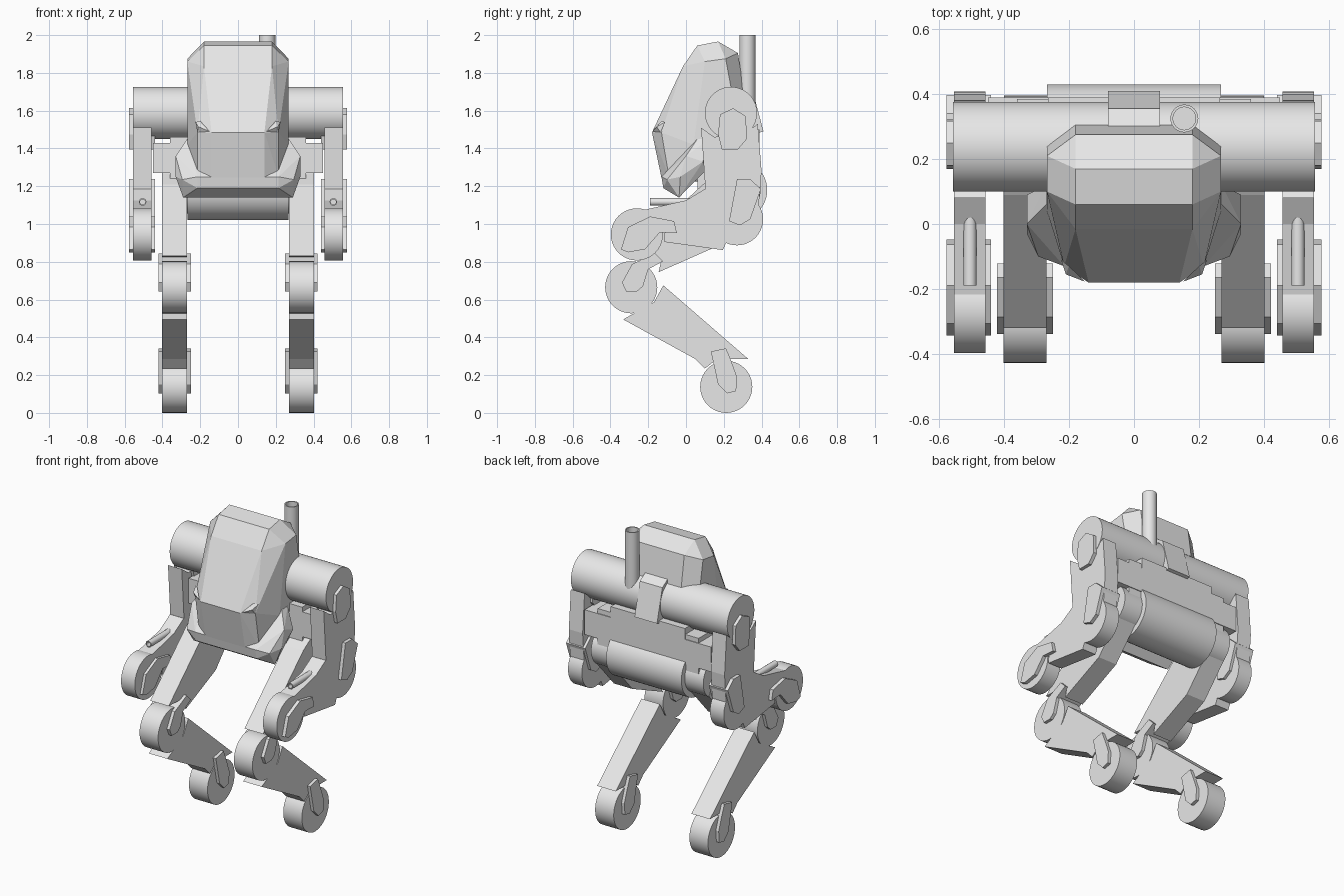
import bpy, bmesh, math
from mathutils import Vector

if "Cube" in bpy.data.objects:
    bpy.data.objects.remove(bpy.data.objects["Cube"])

grey = bpy.data.materials.new("light_grey")
grey.diffuse_color = (0.8, 0.8, 0.8, 1)
grey.use_nodes = True
grey.node_tree.nodes["Principled BSDF"].inputs["Base Color"].default_value = grey.diffuse_color


def finish(name, bm, smooth=False):
    bmesh.ops.recalc_face_normals(bm, faces=bm.faces[:])
    me = bpy.data.meshes.new(name)
    bm.to_mesh(me)
    bm.free()
    me.materials.append(grey)
    ob = bpy.data.objects.new(name, me)
    bpy.context.collection.objects.link(ob)
    if smooth:
        bpy.ops.object.select_all(action='DESELECT')
        ob.select_set(True)
        bpy.context.view_layer.objects.active = ob
        bpy.ops.object.shade_smooth_by_angle(angle=math.radians(30))
    return ob


def slab(name, pts, x0, x1, smooth=False):
    """Side profile of (y, z) points extruded along x."""
    bm = bmesh.new()
    a = [bm.verts.new((x0, y, z)) for y, z in pts]
    b = [bm.verts.new((x1, y, z)) for y, z in pts]
    n = len(pts)
    bm.faces.new(a)
    bm.faces.new(b[::-1])
    for i in range(n):
        bm.faces.new((a[i], b[i], b[(i + 1) % n], a[(i + 1) % n]))
    return finish(name, bm, smooth)


def drum(name, y, z, r, x0, x1, n=40):
    """Cylinder lying along x."""
    pts = [(y + r * math.cos(t * math.tau / n), z + r * math.sin(t * math.tau / n)) for t in range(n)]
    return slab(name, pts, x0, x1, True)


def box(name, x, y0, y1, z0, z1):
    return slab(name, [(y0, z0), (y1, z0), (y1, z1), (y0, z1)], -x, x)


def hull(name, pts, sides=(1, -1)):
    """Convex faceted shell from points, mirrored in x."""
    bm = bmesh.new()
    for s in sides:
        for x, y, z in pts:
            bm.verts.new((s * x, y, z))
    res = bmesh.ops.convex_hull(bm, input=bm.verts[:])
    junk = [v for v in res["geom_interior"] + res["geom_unused"] if isinstance(v, bmesh.types.BMVert)]
    bmesh.ops.delete(bm, geom=list(set(junk)), context='VERTS')
    bmesh.ops.dissolve_limit(bm, angle_limit=math.radians(4), verts=bm.verts[:], edges=bm.edges[:])
    return finish(name, bm)


def tube(name, start, end, r, inner, depth, n=24):
    """Tube from start to end with an open bore at the end."""
    start, end = Vector(start), Vector(end)
    d = (end - start).normalized()
    u = Vector((1, 0, 0))
    v = d.cross(u)
    bm = bmesh.new()
    rings = []
    for c, rad in ((start, r), (end, r), (end, inner), (end - d * depth, inner)):
        rings.append([bm.verts.new(c + rad * (u * math.cos(k * math.tau / n) + v * math.sin(k * math.tau / n)))
                      for k in range(n)])
    for a, b in zip(rings, rings[1:]):
        for k in range(n):
            bm.faces.new((a[k], a[(k + 1) % n], b[(k + 1) % n], b[k]))
    bm.faces.new(rings[0])
    bm.faces.new(rings[-1])
    return finish(name, bm, True)


# Torso: shoulder drum, hip drum, back block and rear bracket
drum("shoulder_drum", 0.238, 1.588, 0.138, -0.557, 0.557, 48)
drum("hip_drum", 0.27, 1.18, 0.16, -0.268, 0.268, 48)
drum("hip_axle", 0.27, 1.18, 0.125, -0.40, 0.40, 48)
box("torso_core", 0.265, 0.06, 0.39, 1.17, 1.50)
box("torso_side_blocks", 0.45, 0.14, 0.39, 1.27, 1.43)
box("torso_back_step", 0.36, 0.14, 0.385, 1.22, 1.46)
slab("rear_bracket", [(0.30, 1.735), (0.355, 1.70), (0.41, 1.49), (0.34, 1.47), (0.28, 1.65)], -0.08, 0.08)
tube("exhaust_pipe", (0.155, 0.325, 1.62), (0.155, 0.325, 2.0), 0.043, 0.035, 0.15)

# Faceted head with a jaw
hull("head", [
    (0.18, 0.06, 1.945), (0.18, 0.17, 1.966), (0.18, 0.275, 1.905), (0.18, -0.016, 1.835),
    (0.268, 0.10, 1.86), (0.268, 0.21, 1.875), (0.18, 0.31, 1.68), (0.268, 0.25, 1.66),
    (0.14, -0.18, 1.485), (0.215, -0.13, 1.485), (0.14, -0.13, 1.245), (0.215, -0.09, 1.25),
    (0.268, 0.04, 1.42), (0.268, 0.24, 1.40), (0.18, 0.30, 1.40), (0.2, 0.10, 1.22)])

# Flared collar under the head
hull("collar", [
    (0.215, -0.13, 1.25), (0.215, -0.12, 1.19), (0.295, -0.10, 1.235), (0.33, -0.03, 1.25),
    (0.33, 0.09, 1.33), (0.33, 0.0, 1.36), (0.27, 0.06, 1.45), (0.27, 0.12, 1.45),
    (0.29, -0.037, 1.14), (0.30, 0.10, 1.28), (0.15, -0.037, 1.16)])

# Outlines of the joint plates, (y, z)
shoulder_plate = [(0.18, 1.58), (0.25, 1.613), (0.317, 1.57), (0.322, 1.45), (0.275, 1.395), (0.19, 1.395), (0.17, 1.475)]
elbow_plate = [(0.228, 1.015), (0.27, 1.237), (0.34, 1.237), (0.397, 1.185), (0.34, 1.025), (0.286, 0.993)]
hand_plate = [(-0.344, 0.866), (-0.307, 0.983), (-0.19, 1.04), (-0.063, 1.015), (-0.048, 0.951),
              (-0.138, 0.956), (-0.217, 0.866), (-0.307, 0.85)]
knee_plate = [(-0.339, 0.69), (-0.286, 0.787), (-0.164, 0.845), (-0.122, 0.803), (-0.20, 0.76),
              (-0.228, 0.67), (-0.26, 0.643), (-0.317, 0.643)]
foot_plate = [(0.132, 0.325), (0.212, 0.342), (0.24, 0.273), (0.27, 0.19), (0.265, 0.115), (0.217, 0.103), (0.17, 0.15)]

for side, s in (("right", 1), ("left", -1)):
    # Arm segments
    a0, a1 = s * 0.457, s * 0.555
    slab(side + "_upper_arm", [(0.08, 1.51), (0.15, 1.46), (0.34, 1.50), (0.38, 1.53), (0.40, 1.28),
                               (0.385, 1.10), (0.11, 1.08)], a0, a1)
    slab(side + "_forearm", [(-0.22, 1.075), (0.0, 1.125), (0.10, 1.185), (0.30, 1.10), (0.195, 0.862),
                             (-0.115, 0.905), (-0.11, 1.0)], a0, a1)
    drum(side + "_elbow_wheel", 0.27, 1.025, 0.138, a0, a1)
    drum(side + "_hand_wheel", -0.26, 0.945, 0.138, a0, a1)
    tube(side + "_forearm_tube", (s * 0.505, 0.07, 1.117), (s * 0.505, -0.19, 1.117), 0.02, 0.014, 0.06, 16)
    slab(side + "_shoulder_plate", shoulder_plate, s * 0.44, s * 0.577)
    slab(side + "_elbow_plate", elbow_plate, s * 0.44, s * 0.577)
    slab(side + "_hand_plate", hand_plate, s * 0.44, s * 0.577)

    # Leg segments
    l0, l1 = s * 0.27, s * 0.402
    slab(side + "_thigh", [(-0.32, 0.83), (0.09, 1.21), (0.20, 1.28), (0.34, 1.08), (0.16, 0.88),
                           (-0.145, 0.745), (-0.13, 0.81), (-0.20, 0.825)], l0, l1)
    slab(side + "_shin", [(-0.333, 0.495), (-0.17, 0.585), (-0.12, 0.675), (0.33, 0.285),
                          (0.165, 0.285), (0.10, 0.235), (0.05, 0.285)], l0, l1)
    drum(side + "_knee_wheel", -0.29, 0.665, 0.138, l0, l1)
    drum(side + "_foot_wheel", 0.213, 0.138, 0.138, l0, l1)
    slab(side + "_knee_plate", knee_plate, s * 0.25, s * 0.422)
    slab(side + "_foot_plate", foot_plate, s * 0.25, s * 0.422)

    # Brow wedge over the eye
    hull(side + "_brow_wedge", [(0.15, -0.178, 1.49), (0.215, -0.135, 1.485), (0.225, -0.11, 1.54),
                                (0.20, -0.13, 1.545), (0.21, -0.155, 1.515)], (s,))
